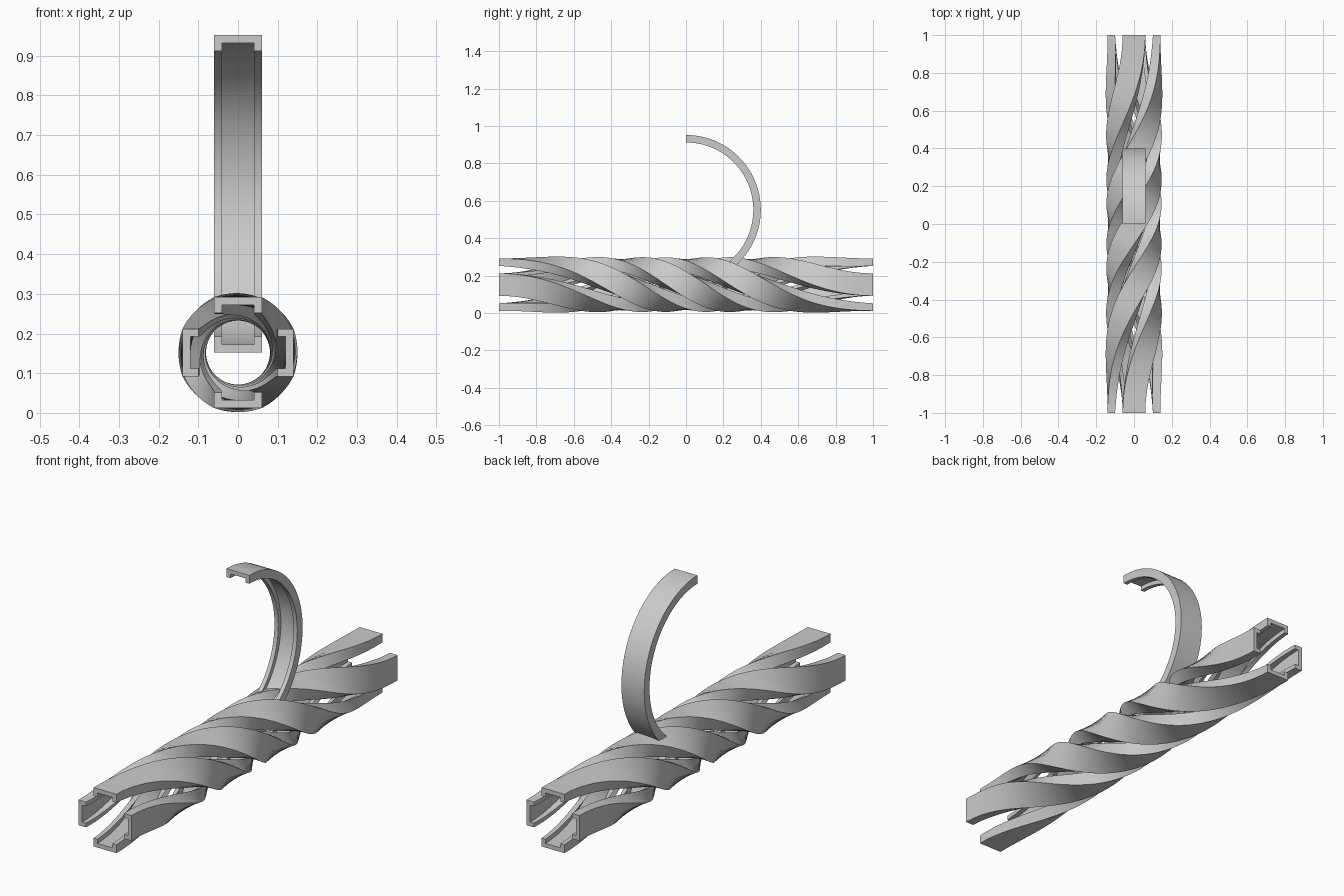
import bpy, bmesh
from math import sin, cos, pi, sqrt
from mathutils import Vector

if "Cube" in bpy.data.objects:
    bpy.data.objects.remove(bpy.data.objects["Cube"])

AXIS_Z = 0.152   # height of the twist axis
HALF_W = 0.06    # half width of the channel
WALL = 0.02
DEPTH = 0.04


def channel(name, frames):
    """Sweep a U-channel along frames of (outer centre, side, inward, depth)."""
    bm = bmesh.new()
    rings = []
    a, b = HALF_W, HALF_W - WALL
    for origin, side, inward, d in frames:
        profile = [(-a, 0), (a, 0), (a, d), (b, d), (b, WALL), (-b, WALL), (-b, d), (-a, d)]
        rings.append([bm.verts.new(origin + side * u + inward * v) for u, v in profile])
    for r0, r1 in zip(rings, rings[1:]):
        for i in range(8):
            j = (i + 1) % 8
            bm.faces.new((r0[i], r0[j], r1[j], r1[i]))
    # end caps
    bm.faces.new(rings[0])
    bm.faces.new(rings[-1][::-1])
    bmesh.ops.recalc_face_normals(bm, faces=bm.faces)
    mesh = bpy.data.meshes.new(name)
    bm.to_mesh(mesh)
    bm.free()
    obj = bpy.data.objects.new(name, mesh)
    bpy.context.collection.objects.link(obj)
    bpy.context.view_layer.objects.active = obj
    obj.select_set(True)
    bpy.ops.object.shade_smooth_by_angle(angle=pi / 6)
    obj.select_set(False)
    return obj


def twist_frames(start, steps=128):
    """One full eased turn around the y axis, slow at both ends."""
    frames = []
    for k in range(steps + 1):
        t = k / steps
        ease = 4 * t * (1 - t)                      # 0 at the ends, 1 in the middle
        phi = start + 2 * pi * (3 * t * t - 2 * t ** 3)
        rate = 2 * pi * 0.75 * ease                 # turn per unit of length
        r = 0.14 - 0.003 * ease
        radial = Vector((sin(phi), 0, cos(phi)))
        around = Vector((cos(phi), 0, -sin(phi)))
        tangent = (Vector((0, 1, 0)) + around * r * rate).normalized()
        origin = radial * r + Vector((0, 2 * t - 1, AXIS_Z))
        frames.append((origin, tangent.cross(radial), -radial, DEPTH + 0.024 * ease))
    return frames


# four twisted channels around the axis
for i in range(4):
    channel(f"twisted_channel_{i + 1}", twist_frames(i * pi / 2))

# half-circle channel rising from the axis
R = 0.4
hook = []
for k in range(49):
    ang = pi * k / 48
    out = Vector((0, sin(ang), cos(ang)))
    hook.append((Vector((0, 0, AXIS_Z + R)) + out * R, Vector((1, 0, 0)), -out, DEPTH))
channel("curved_hook", hook)
